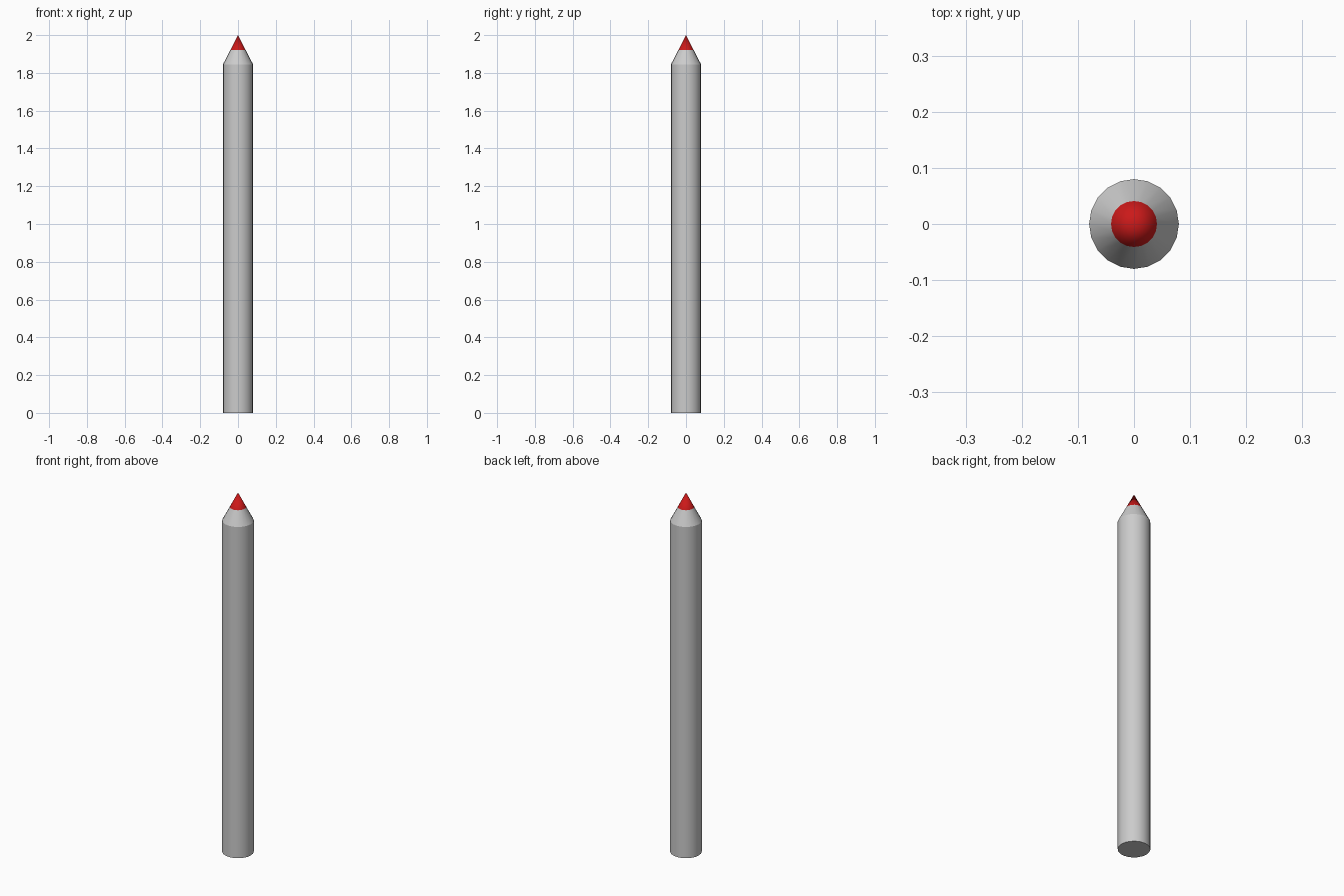
import bpy, bmesh, math

if "Cube" in bpy.data.objects:
    bpy.data.objects.remove(bpy.data.objects["Cube"])

SIDES = 20


def lathe(name, profile, color=None):
    """Revolve (radius, z) points round z; radius 0 closes to a point."""
    bm = bmesh.new()
    rings = []
    for r, z in profile:
        if r == 0:
            rings.append([bm.verts.new((0, 0, z))])
        else:
            rings.append([bm.verts.new((r * math.cos(math.tau * i / SIDES),
                                        r * math.sin(math.tau * i / SIDES), z))
                          for i in range(SIDES)])
    for a, b in zip(rings, rings[1:]):
        for i in range(SIDES):
            j = (i + 1) % SIDES
            if len(b) == 1:
                bm.faces.new((a[i], a[j], b[0]))
            else:
                bm.faces.new((a[i], a[j], b[j], b[i]))
    # flat caps on open ends
    if len(rings[0]) > 1:
        bm.faces.new(rings[0][::-1])
    if len(rings[-1]) > 1:
        bm.faces.new(rings[-1])
    me = bpy.data.meshes.new(name)
    bm.to_mesh(me)
    bm.free()
    ob = bpy.data.objects.new(name, me)
    bpy.context.collection.objects.link(ob)
    if color:
        mat = bpy.data.materials.new(name + "_color")
        mat.diffuse_color = color
        mat.use_nodes = True
        mat.node_tree.nodes["Principled BSDF"].inputs["Base Color"].default_value = mat.diffuse_color
        me.materials.append(mat)
    bpy.ops.object.select_all(action='DESELECT')
    ob.select_set(True)
    bpy.context.view_layer.objects.active = ob
    bpy.ops.object.shade_smooth_by_angle(angle=math.radians(25))
    return ob


# Long barrel
lathe("pencil_body", [(0.08, 0), (0.08, 1.845)])
# Sharpened wood collar
lathe("sharpened_wood", [(0.08, 1.845), (0.041, 1.92)])
# Red lead point
lathe("pencil_lead", [(0.041, 1.92), (0, 2.0)], (0.6, 0.01, 0.01, 1))
